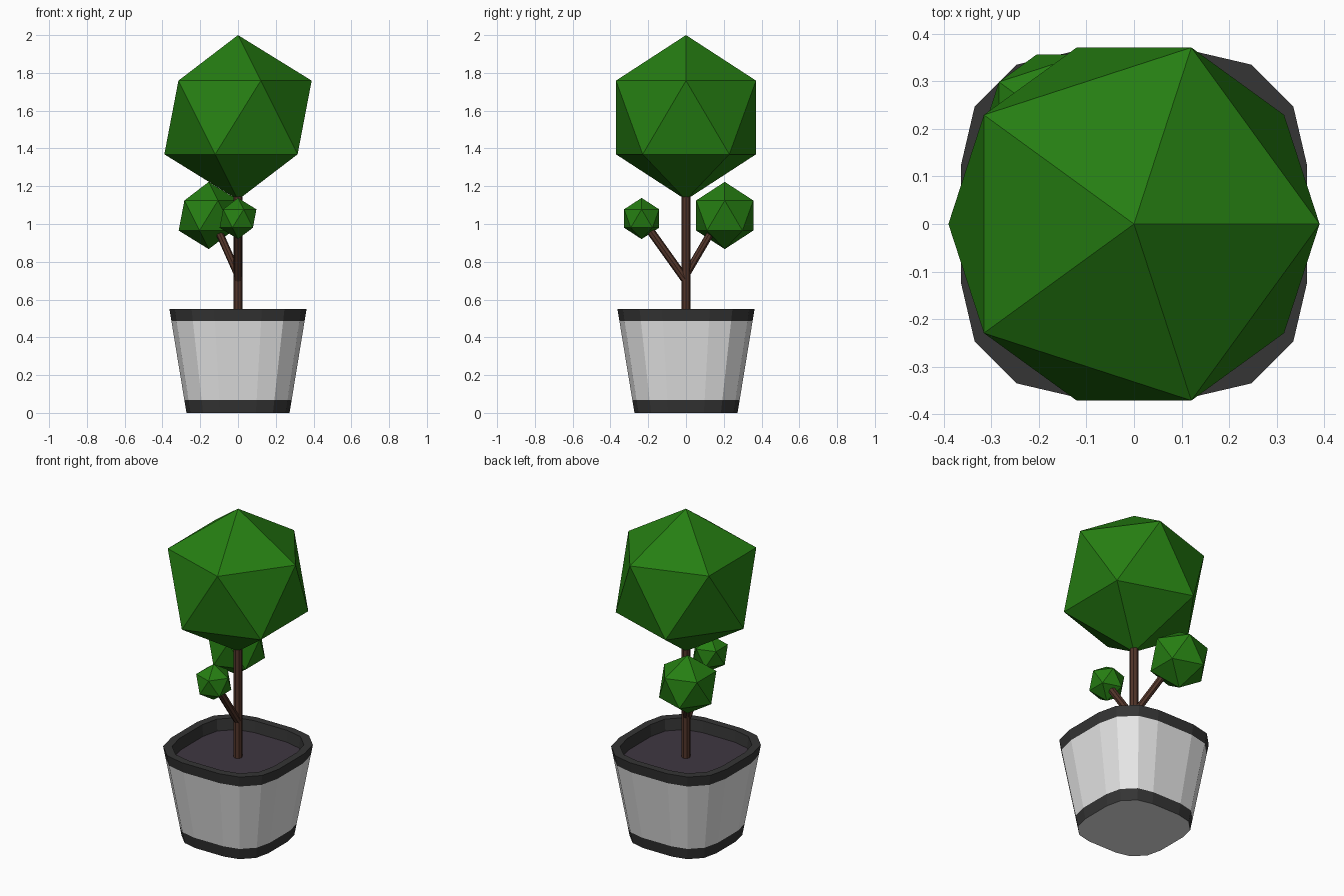
import bpy
import bmesh
from mathutils import Vector, Matrix

cube = bpy.data.objects.get("Cube")
if cube:
    bpy.data.objects.remove(cube, do_unlink=True)


def material(name, rgb):
    m = bpy.data.materials.new(name)
    m.use_nodes = True
    m.diffuse_color = (*rgb, 1)
    bsdf = next(n for n in m.node_tree.nodes if n.type == 'BSDF_PRINCIPLED')
    bsdf.inputs["Base Color"].default_value = (*rgb, 1)
    bsdf.inputs["Roughness"].default_value = 0.8
    return m


GREEN = material("leaf green", (0.019, 0.21, 0.006))
BROWN = material("bark brown", (0.085, 0.036, 0.023))
WHITE = material("pot white", (0.8, 0.8, 0.8))
BLACK = material("rim black", (0.035, 0.035, 0.035))
SOIL = material("soil dark", (0.05, 0.038, 0.053))


def add_object(name, bm, mats):
    bmesh.ops.recalc_face_normals(bm, faces=bm.faces[:])
    mesh = bpy.data.meshes.new(name)
    bm.to_mesh(mesh)
    bm.free()
    for m in mats:
        mesh.materials.append(m)
    obj = bpy.data.objects.new(name, mesh)
    bpy.context.collection.objects.link(obj)
    return obj


def foliage(name, center, radius):
    bm = bmesh.new()
    bmesh.ops.create_icosphere(bm, subdivisions=1, radius=radius,
                               matrix=Matrix.Translation(center))
    add_object(name, bm, [GREEN])


def stick(name, start, end, radius):
    start, end = Vector(start), Vector(end)
    axis = end - start
    turn = axis.to_track_quat('Z', 'Y').to_matrix().to_4x4()
    bm = bmesh.new()
    bmesh.ops.create_cone(bm, cap_ends=True, segments=8, radius1=radius,
                          radius2=radius, depth=axis.length,
                          matrix=Matrix.Translation((start + end) / 2) @ turn)
    add_object(name, bm, [BROWN])


# Pot: rounded-square outline lofted up the outside, over the rim and down to the soil
corner = [(0.363, 0.126), (0.335, 0.246), (0.246, 0.335), (0.126, 0.363)]
outline = [Matrix.Rotation(q * 1.5707963, 2) @ Vector(p) for q in range(4) for p in corner]
BOTTOM, TOP, HEIGHT = 0.752, 1.0, 0.55


def taper(z):
    return BOTTOM + (TOP - BOTTOM) * z / HEIGHT


# Each ring: scale, height, material slot of the band leading up to it
rings = [(taper(0), 0, 0), (taper(0.068), 0.068, 1), (taper(0.487), 0.487, 0),
         (TOP, HEIGHT, 1), (0.88, HEIGHT, 1), (0.86, 0.481, 1)]
bm = bmesh.new()
loops = [[bm.verts.new((p.x * s, p.y * s, z)) for p in outline] for s, z, _ in rings]
count = len(outline)
for lower, upper, ring in zip(loops, loops[1:], rings[1:]):
    for i in range(count):
        j = (i + 1) % count
        bm.faces.new((lower[i], lower[j], upper[j], upper[i])).material_index = ring[2]
bm.faces.new(loops[0]).material_index = 0
bm.faces.new(loops[-1]).material_index = 2
add_object("pot", bm, [WHITE, BLACK, SOIL])

# Trunk and branches
stick("trunk", (0, 0, 0.47), (0, 0, 1.2), 0.024)
stick("back_branch", (0, 0, 0.73), (-0.142, 0.188, 1.05), 0.02)
stick("front_branch", (0, 0, 0.7), (0, -0.235, 1.029), 0.022)

# Foliage balls
foliage("main_foliage", (0, 0, 1.564), 0.436)
foliage("back_foliage", (-0.155, 0.205, 1.045), 0.178)
foliage("front_foliage", (0, -0.235, 1.029), 0.109)
